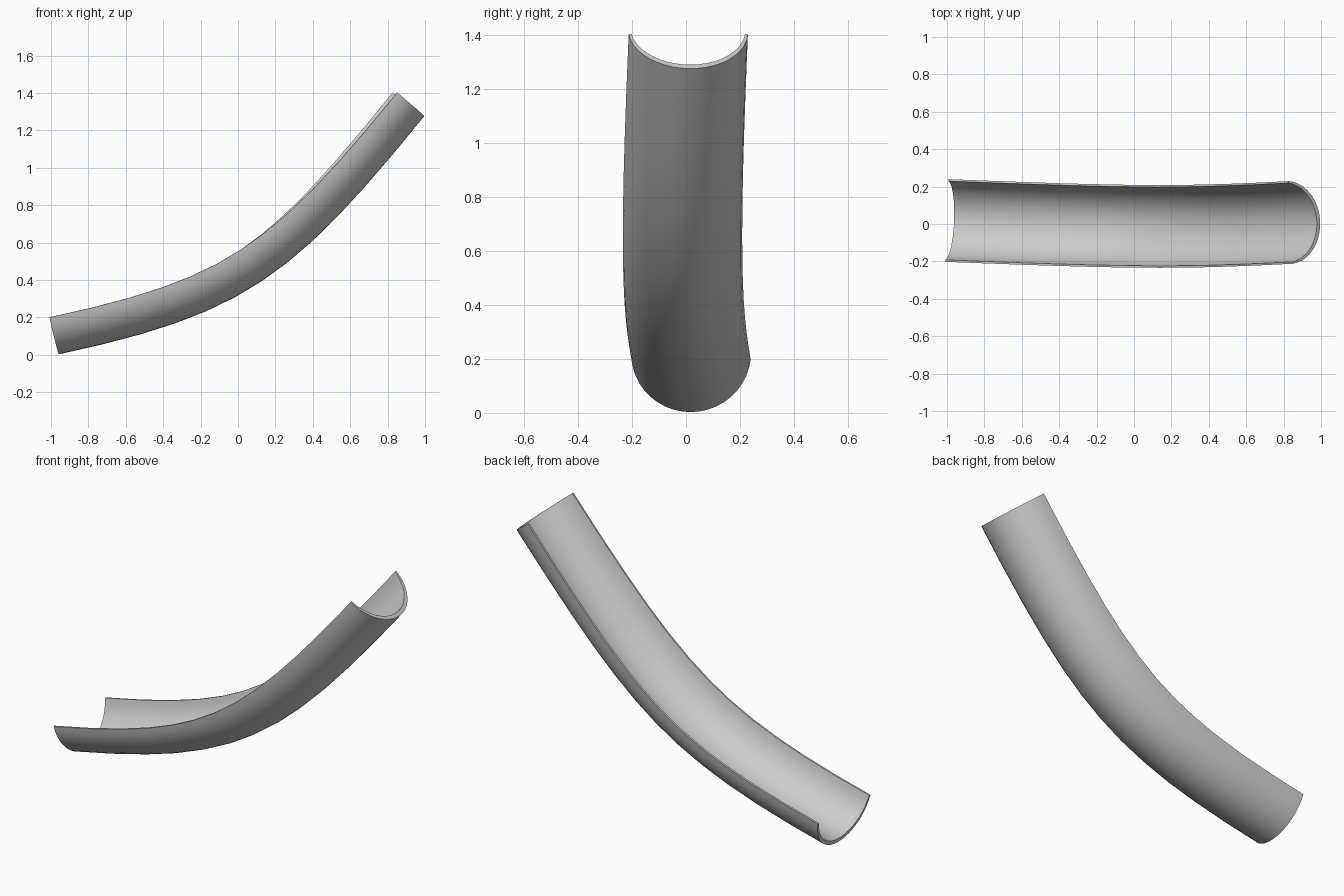
import bpy, bmesh, math
from mathutils import Vector

if "Cube" in bpy.data.objects:
    bpy.data.objects.remove(bpy.data.objects["Cube"])

RINGS, ARC = 12, 20
R, HALF = 0.222, math.radians(84.7)

# Path of the trough's underside: a cubic curve rising to +x with a slight sideways bow
P = [Vector(p) for p in ((-0.957, 0.017, 0.003), (0.03, -0.022, 0.215),
                         (0.29, -0.022, 0.405), (0.995, 0.017, 1.275))]

def path(t):
    u = 1 - t
    pos = P[0]*u**3 + P[1]*3*u*u*t + P[2]*3*u*t*t + P[3]*t**3
    tan = (P[1]-P[0])*u*u + (P[2]-P[1])*2*u*t + (P[3]-P[2])*t*t
    return pos, tan.normalized()

# Closed half-pipe section (side, up): outer arc, then inner arc back, thinner at the rims
def section():
    angles = [HALF * (2*i/ARC - 1) for i in range(ARC + 1)]
    outer = [(R*math.sin(a), R - R*math.cos(a)) for a in angles]
    inner = []
    for a in reversed(angles):
        r = R - (0.009 + 0.014*math.cos(a))
        inner.append((r*math.sin(a), R - r*math.cos(a)))
    return outer + inner

# Sweep the section along the path
bm = bmesh.new()
rings = []
for i in range(RINGS + 1):
    pos, tan = path(i / RINGS)
    side = Vector((0, 0, 1)).cross(tan).normalized()
    up = tan.cross(side)
    rings.append([bm.verts.new(pos + side*s + up*h) for s, h in section()])
n = len(rings[0])
for a, b in zip(rings, rings[1:]):
    for j in range(n):
        k = (j + 1) % n
        bm.faces.new((a[j], a[k], b[k], b[j]))

# End caps
for ring in (rings[0], rings[-1]):
    for j in range(ARC):
        bm.faces.new((ring[j], ring[j+1], ring[n-2-j], ring[n-1-j]))
bmesh.ops.recalc_face_normals(bm, faces=bm.faces)

mesh = bpy.data.meshes.new("curved_trough")
bm.to_mesh(mesh)
bm.free()
trough = bpy.data.objects.new("curved_trough", mesh)
bpy.context.collection.objects.link(trough)
bpy.context.view_layer.objects.active = trough
trough.select_set(True)
bpy.ops.object.shade_smooth_by_angle(angle=math.radians(30))
